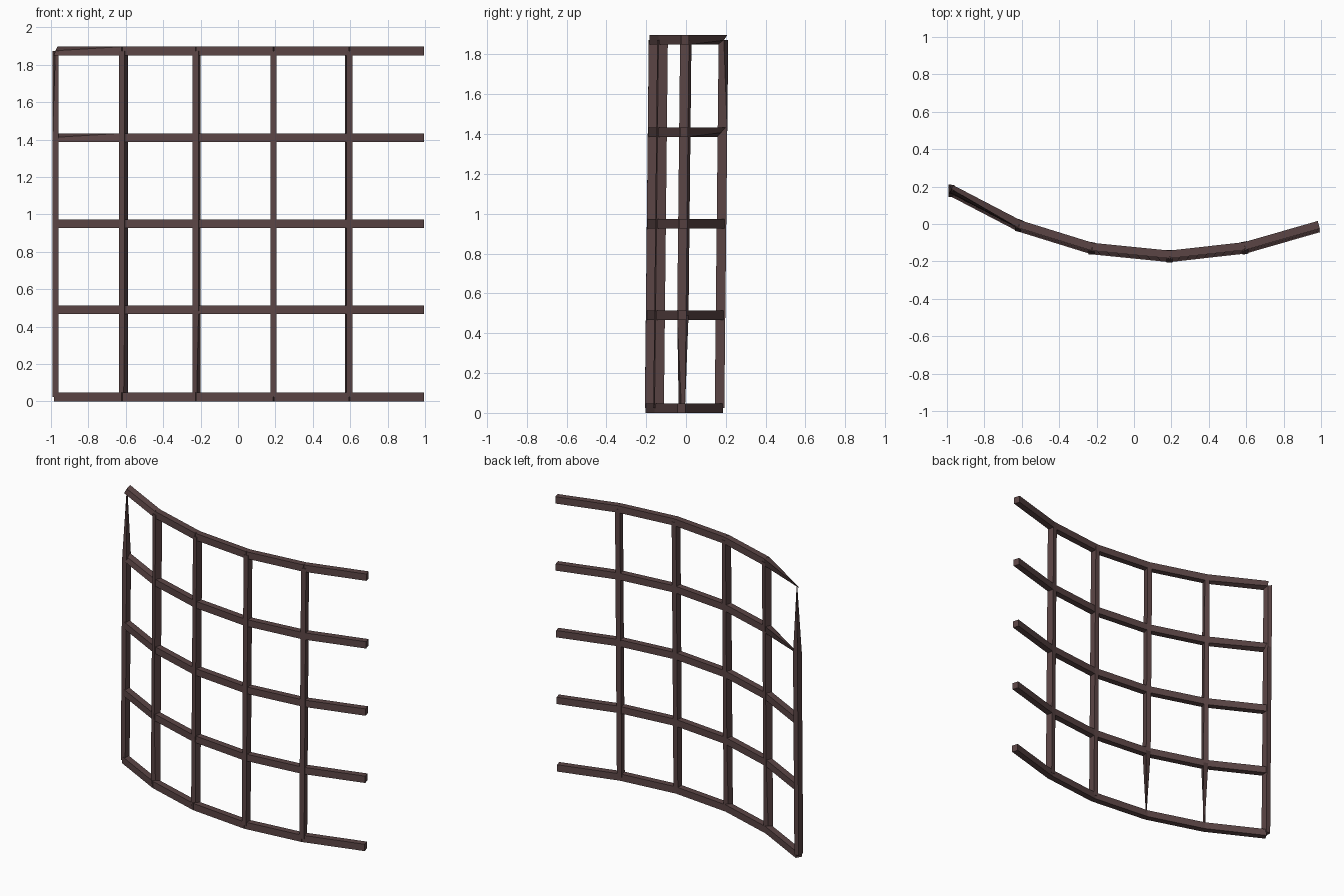
import bpy, bmesh
from mathutils import Vector

if "Cube" in bpy.data.objects:
    bpy.data.objects.remove(bpy.data.objects["Cube"])

mat = bpy.data.materials.new("dark_brown")
mat.diffuse_color = (0.105, 0.06, 0.06, 1)
mat.use_nodes = True
mat.node_tree.nodes["Principled BSDF"].inputs["Base Color"].default_value = mat.diffuse_color

# plan curve of the bent lattice and row heights
PLAN = [(-0.975, 0.168), (-0.612, -0.021), (-0.222, -0.142),
        (0.19, -0.183), (0.592, -0.138), (0.988, -0.024)]
ROWS = [0.024, 0.49, 0.95, 1.41, 1.873]
UP = Vector((0, 0, 1))


def node(i, j):
    # the lattice leans back slightly toward the top
    x, y = PLAN[i]
    return Vector((x, y + 0.02 * ROWS[j] / 1.87, ROWS[j]))


def strut(bm, p, q, a, b, pinch_p=0, pinch_q=0):
    """Four-sided bar; a pinched end shrinks to one diagonal edge."""
    rings = []
    for c, pinch in ((p, pinch_p), (q, pinch_q)):
        ring = []
        for s, t in ((-1, -1), (1, -1), (1, 1), (-1, 1)):
            k = 0.08 if pinch and s * t != pinch else 1
            ring.append(bm.verts.new(c + (a * s + b * t) * k))
        rings.append(ring)
    r0, r1 = rings
    bm.faces.new(r0[::-1])
    bm.faces.new(r1)
    for k in range(4):
        n = (k + 1) % 4
        bm.faces.new((r0[k], r0[n], r1[n], r1[k]))


def finish(bm, name):
    bmesh.ops.recalc_face_normals(bm, faces=bm.faces[:])
    me = bpy.data.meshes.new(name)
    bm.to_mesh(me)
    bm.free()
    me.materials.append(mat)
    bpy.context.collection.objects.link(bpy.data.objects.new(name, me))


# horizontal rails, open at the right end
for j in range(5):
    bm = bmesh.new()
    for i in range(5):
        p, q = node(i, j), node(i + 1, j)
        side = UP.cross(q - p).normalized()
        strut(bm, p, q, side * 0.021, UP * 0.0235,
              1 if i == 0 and j >= 3 else 0)
    finish(bm, f"rail_{j + 1}")

# vertical posts; the outermost one is square to the front
PINCH_TOP = {(0, 3): -1}
PINCH_BOTTOM = {(1, 0): 1, (2, 0): 1}
for i in range(5):
    bm = bmesh.new()
    tan = node(i + 1, 0) - node(i - 1, 0) if i else Vector((1, 0, 0))
    tan.normalize()
    side = UP.cross(tan)
    for j in range(4):
        strut(bm, node(i, j), node(i, j + 1), tan * 0.0165, side * 0.024,
              PINCH_BOTTOM.get((i, j), 0), PINCH_TOP.get((i, j), 0))
    finish(bm, f"post_{i + 1}")
